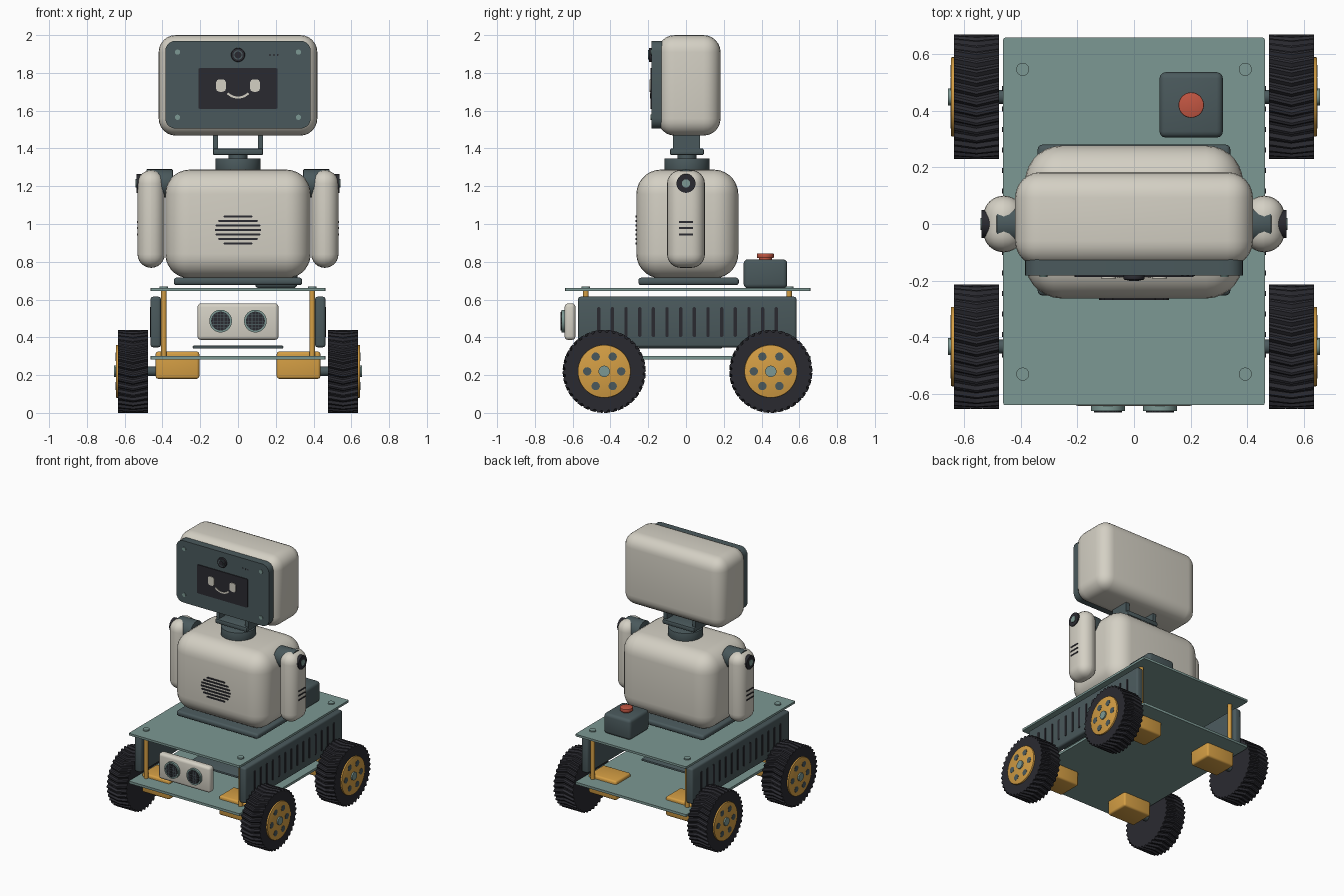
import bpy, bmesh, math
from mathutils import Matrix, Vector

cube = bpy.data.objects.get("Cube")
if cube:
    bpy.data.objects.remove(cube, do_unlink=True)


def material(name, r, g, b, rough=0.6):
    lin = [((c / 255 + 0.055) / 1.055) ** 2.4 for c in (r, g, b)] + [1.0]
    m = bpy.data.materials.new(name)
    m.use_nodes = True
    m.diffuse_color = lin
    node = m.node_tree.nodes["Principled BSDF"]
    node.inputs["Base Color"].default_value = lin
    node.inputs["Roughness"].default_value = rough
    return m


CREAM = material("cream shell", 212, 208, 196)
SLATE = material("dark slate", 74, 89, 92)
TEAL = material("muted teal", 124, 152, 147)
BLACK = material("black rubber", 42, 42, 48)
AMBER = material("amber plastic", 212, 158, 68)
RED = material("button red", 194, 86, 66)


def finish(bm, name, mat, smooth=True):
    bmesh.ops.recalc_face_normals(bm, faces=bm.faces)
    me = bpy.data.meshes.new(name)
    bm.to_mesh(me)
    bm.free()
    me.materials.append(mat)
    ob = bpy.data.objects.new(name, me)
    bpy.context.collection.objects.link(ob)
    if smooth:
        bpy.ops.object.select_all(action="DESELECT")
        ob.select_set(True)
        bpy.context.view_layer.objects.active = ob
        bpy.ops.object.shade_smooth_by_angle(angle=math.radians(35))
    return ob


def box(name, mat, xs, ys, zs, r=0.0, seg=3, axis=None):
    """Box from ranges; rounds all edges, or only those along one axis."""
    bm = bmesh.new()
    bmesh.ops.create_cube(bm, size=1)
    spans = [sorted(p) for p in (xs, ys, zs)]
    for v in bm.verts:
        v.co = Vector([(a + b) / 2 + c * (b - a) for (a, b), c in zip(spans, v.co)])
    if r:
        edges = [e for e in bm.edges if axis is None
                 or abs((e.verts[0].co - e.verts[1].co).normalized()[axis]) > 0.9]
        bmesh.ops.bevel(bm, geom=edges, offset=r, segments=seg, profile=0.5, affect="EDGES")
    return finish(bm, name, mat)


def rod(name, mat, center, r, a, b, axis=2, sides=32, bevel=0.0):
    """Cylinder spanning a..b on the axis, other coordinates from center."""
    bm = bmesh.new()
    bmesh.ops.create_cone(bm, cap_ends=True, segments=sides, radius1=r, radius2=r, depth=abs(b - a))
    if bevel:
        rims = [e for e in bm.edges if any(len(f.verts) > 4 for f in e.link_faces)]
        bmesh.ops.bevel(bm, geom=rims, offset=bevel, segments=2, profile=0.5, affect="EDGES")
    turn = {0: Matrix.Rotation(math.pi / 2, 4, "Y"),
            1: Matrix.Rotation(math.pi / 2, 4, "X"), 2: Matrix()}[axis]
    pos = Vector(center)
    pos[axis] = (a + b) / 2
    bmesh.ops.transform(bm, matrix=Matrix.Translation(pos) @ turn, verts=bm.verts)
    return finish(bm, name, mat)


def tyre(name, s, y, z, teeth=36):
    """Tyre with chevron lugs: rings of alternating radius, middle ring shifted."""
    bm = bmesh.new()
    n = teeth * 4
    rings = []
    for x, lug, shift in ((0.476, 0, 0), (0.476, 1, 0), (0.556, 1, 2), (0.636, 1, 0), (0.636, 0, 0)):
        ring = []
        for i in range(n):
            t = math.tau * (i + shift) / n
            r = (0.22 if i % 4 < 2 else 0.207) if lug else 0.19
            ring.append(bm.verts.new((s * x, y + r * math.cos(t), z + r * math.sin(t))))
        rings.append(ring)
    for p, q in zip(rings, rings[1:]):
        for i in range(n):
            j = (i + 1) % n
            bm.faces.new((p[i], p[j], q[j], q[i]))
    bm.faces.new(rings[0])
    bm.faces.new(rings[-1])
    return finish(bm, name, BLACK, smooth=False)


# Head shell and face
box("head_shell", CREAM, (-0.42, 0.42), (-0.15, 0.183), (1.468, 2), 0.09, 6)
face = box("face_plate", SLATE, (-0.385, 0.385), (-0.182, -0.12), (1.505, 1.97), 0.055, 5, axis=1)
box("screen", BLACK, (-0.21, 0.21), (-0.188, -0.18), (1.61, 1.825), 0.006, 2, axis=1)
for s in (-1, 1):
    box("eye", CREAM, (s * 0.064, s * 0.116), (-0.193, -0.187), (1.7, 1.766), 0.018, 4, axis=1)
    for z in (1.565, 1.91):
        rod("face_screw", TEAL, (s * 0.32, 0, z), 0.014, -0.187, -0.18, 1, 16)
rod("camera_ring", BLACK, (0, 0, 1.895), 0.037, -0.197, -0.18, 1, bevel=0.004)
rod("camera_glass", SLATE, (0, 0, 1.895), 0.025, -0.2, -0.19, 1)
rod("camera_pupil", BLACK, (0, 0, 1.895), 0.018, -0.202, -0.19, 1)
for i in range(3):
    rod("microphone_hole", BLACK, (0.17 + i * 0.02, 0, 1.895), 0.005, -0.184, -0.18, 1, 10)

# Smile as a thin arc strip
bm = bmesh.new()
arc = []
for i in range(17):
    t = math.radians(-45 + 90 * i / 16)
    arc.append([bm.verts.new((r * math.sin(t), -0.191, 1.748 - r * math.cos(t))) for r in (0.073, 0.084)])
strip = [bm.faces.new((p[0], q[0], q[1], p[1])) for p, q in zip(arc, arc[1:])]
back = bmesh.ops.extrude_face_region(bm, geom=strip)
bmesh.ops.translate(bm, vec=(0, 0.004, 0), verts=[g for g in back["geom"] if isinstance(g, bmesh.types.BMVert)])
finish(bm, "smile", CREAM)

# Neck
rod("neck_disc", SLATE, (0, 0.005, 0), 0.12, 1.27, 1.348, sides=48, bevel=0.005)
rod("neck_shaft", SLATE, (0, 0.005, 0), 0.05, 1.34, 1.37)
box("neck_bracket_base", SLATE, (-0.133, 0.133), (-0.085, 0.095), (1.364, 1.4), 0.01, 2)
for s in (-1, 1):
    box("neck_bracket_side", SLATE, (s * 0.105, s * 0.133), (-0.068, 0.075), (1.39, 1.49))

# Torso and speaker grille
box("torso", CREAM, (-0.385, 0.385), (-0.263, 0.277), (0.712, 1.288), 0.13, 7)
box("torso_base", SLATE, (-0.34, 0.34), (-0.252, 0.28), (0.676, 0.716), 0.015, 3)
for i in range(-3, 4):
    dz = i * 0.0238
    w = math.sqrt(0.123 ** 2 - (dz * 1.35) ** 2)
    box("speaker_slot", BLACK, (-w, w), (-0.268, -0.26), (0.963 + dz, 0.974 + dz), 0.005, 2, axis=1)

# Arms
for s in (-1, 1):
    box("arm", CREAM, (s * 0.388, s * 0.532), (-0.1, 0.1), (0.768, 1.285), 0.0715, 6)
    rod("shoulder_joint", SLATE, (0, 0, 1.215), 0.075, s * 0.345, s * 0.485, 0, bevel=0.004)
    rod("shoulder_cap", BLACK, (0, 0, 1.215), 0.05, s * 0.48, s * 0.538, 0)
    rod("shoulder_pin", TEAL, (0, 0, 1.215), 0.022, s * 0.53, s * 0.542, 0, 20)
    for i in range(3):
        z = 0.945 + i * 0.033
        box("arm_slot", BLACK, (s * 0.525, s * 0.535), (-0.037, 0.037), (z - 0.005, z + 0.005))

# Decks, standoffs and electronics tray
box("top_deck", TEAL, (-0.462, 0.462), (-0.64, 0.658), (0.645, 0.661), 0.008, 2, axis=2)
box("bottom_deck", TEAL, (-0.462, 0.462), (-0.64, 0.658), (0.283, 0.301), 0.008, 2, axis=2)
box("electronics_tray", SLATE, (-0.24, 0.24), (-0.25, 0.19), (0.34, 0.356), 0.006, 2)
for s in (-1, 1):
    for y in (-0.53, 0.546):
        rod("standoff", AMBER, (s * 0.393, y, 0), 0.015, 0.29, 0.65, sides=16)
        rod("deck_screw", TEAL, (s * 0.393, y, 0), 0.023, 0.655, 0.67, sides=20)

# Side panels with vent slots
for s in (-1, 1):
    box("side_panel", SLATE, (s * 0.408, s * 0.463), (-0.572, 0.585), (0.347, 0.615), 0.014, 3)
    for i in range(14):
        y = -0.462 + i * 0.0723
        box("vent_slot", BLACK, (s * 0.46, s * 0.4665), (y - 0.009, y + 0.009), (0.402, 0.56), 0.008, 3, axis=0)

# Front distance sensor
box("sensor_housing", CREAM, (-0.215, 0.215), (-0.643, -0.585), (0.386, 0.58), 0.02, 3)
for s in (-1, 1):
    x = s * 0.092
    rod("sensor_ring", TEAL, (x, 0, 0.486), 0.06, -0.66, -0.63, 1, 40)
    rod("sensor_mesh", BLACK, (x, 0, 0.486), 0.05, -0.663, -0.65, 1, 40)
    for i in range(-2, 3):
        d = i * 0.018
        h = math.sqrt(0.049 ** 2 - d ** 2)
        box("mesh_wire", SLATE, (x + d - 0.0015, x + d + 0.0015), (-0.665, -0.66), (0.486 - h, 0.486 + h))
        box("mesh_wire", SLATE, (x - h, x + h), (-0.665, -0.66), (0.4845 + d, 0.4875 + d))

# Stop button
box("button_box", SLATE, (0.09, 0.314), (0.305, 0.536), (0.66, 0.813), 0.022, 3)
rod("button_stem", RED, (0.202, 0.42, 0), 0.034, 0.8, 0.825)
rod("button_cap", RED, (0.202, 0.42, 0), 0.045, 0.82, 0.845, bevel=0.004)

# Motors and wheels
for s in (-1, 1):
    for y in (-0.433, 0.449):
        box("motor", AMBER, (s * 0.205, s * 0.436), (y - 0.09, y + 0.09), (0.18, 0.325), 0.014, 3)
        rod("axle", SLATE, (0, y, 0.22), 0.025, s * 0.42, s * 0.56, 0, 16)
        tyre("tyre", s, y, 0.22)
        rod("hub", AMBER, (0, y, 0.22), 0.14, s * 0.56, s * 0.647, 0, 48, 0.004)
        rod("hub_cap", TEAL, (0, y, 0.22), 0.03, s * 0.6, s * 0.657, 0, 24)
        for i in range(6):
            t = math.tau * i / 6
            rod("hub_hole", SLATE, (0, y + 0.09 * math.cos(t), 0.22 + 0.09 * math.sin(t)),
                0.022, s * 0.643, s * 0.6485, 0, 20)
